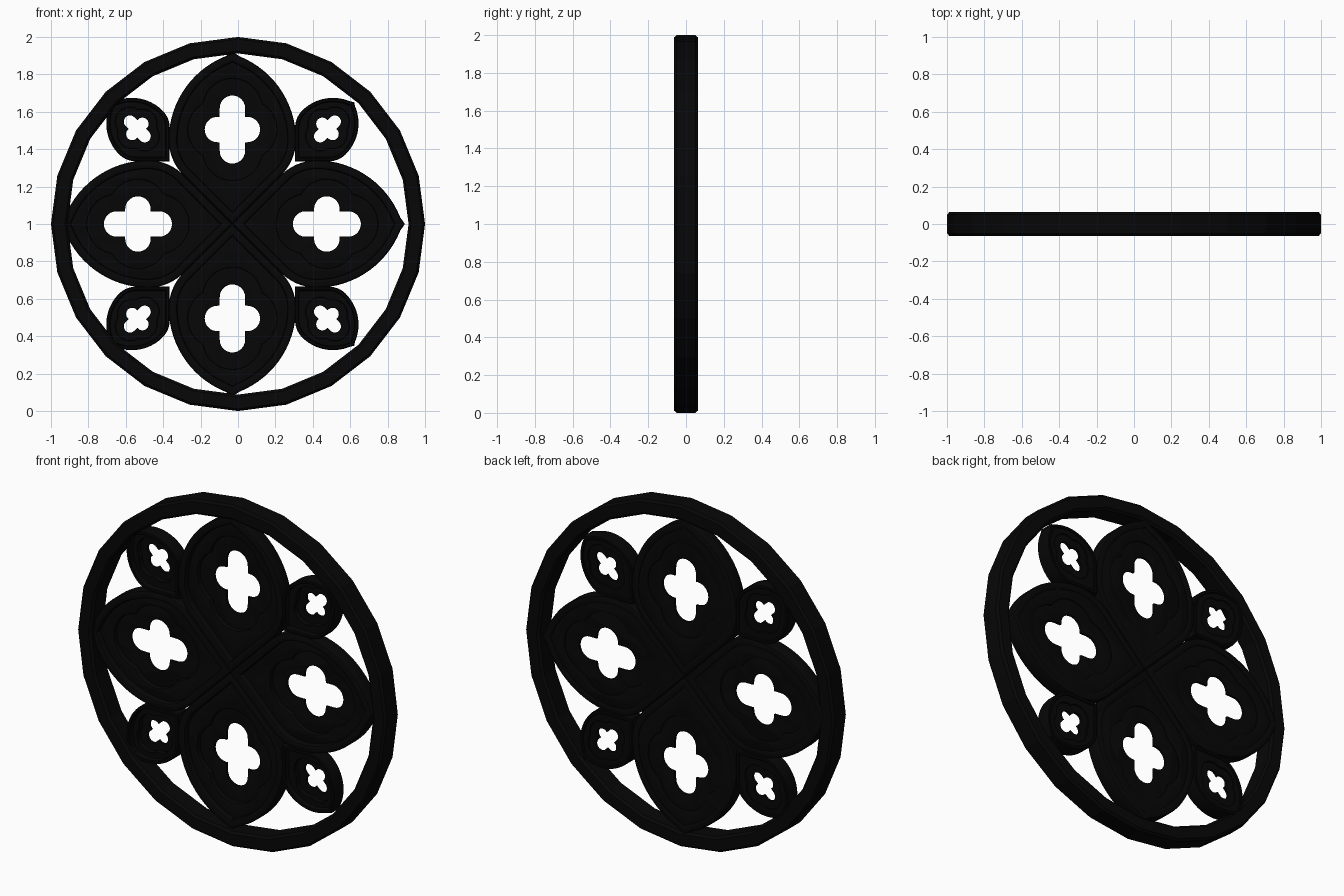
import bpy, bmesh
from math import sin, cos, pi, tau, sqrt, radians, atan2
from mathutils import Matrix, Vector

if "Cube" in bpy.data.objects:
    bpy.data.objects.remove(bpy.data.objects["Cube"])

CX, CZ = -0.03, 1.0          # tracery centre
stone = bpy.data.materials.new("dark_stone")
stone.diffuse_color = (0.002, 0.002, 0.002, 1)
stone.use_nodes = True
stone.node_tree.nodes["Principled BSDF"].inputs["Base Color"].default_value = stone.diffuse_color


def arc(cx, cy, r, a0, a1, n):
    return [Vector((cx + r * cos(a0 + (a1 - a0) * i / n),
                    cy + r * sin(a0 + (a1 - a0) * i / n))) for i in range(n + 1)]


def petal_outline():
    # right-angled base, two arcs up each side, pointed tip
    low, high = 0.267, 0.481
    lower = arc(0.45, 0.34 - low, low, atan2(low - 0.09, -0.2), pi / 2, 8)
    upper = arc(0.45, 0.34 - high, high, pi / 2, atan2(high - 0.34, 0.46), 16)
    side = lower + upper[1:-1]
    mirrored = [Vector((p.x, -p.y)) for p in side]
    return [Vector((0, 0))] + mirrored + [Vector((0.922, 0))] + side[::-1]


def inset(pts, d):
    # mitred offset toward the inside of a counter-clockwise outline
    out = []
    for i, p in enumerate(pts):
        a = (p - pts[i - 1]).normalized()
        b = (pts[(i + 1) % len(pts)] - p).normalized()
        na, nb = Vector((-a.y, a.x)), Vector((-b.y, b.x))
        m = (na + nb).normalized()
        out.append(p + m * d / max(m.dot(na), 0.3))
    return out


def quatrefoil(grow, n=80):
    # union of four round-ended arms, longer along the petal axis
    pts = []
    r = 0.068 + grow
    for i in range(n):
        t = tau * i / n
        best = 0
        for k in range(4):
            c = 0.114 if k % 2 == 0 else 0.08
            phi = abs((t - k * pi / 2 + pi) % tau - pi)
            if phi > pi / 2 - 0.01:
                continue
            if r * cos(phi) <= c * sin(phi):
                d = r / sin(phi)
            else:
                d = c * cos(phi) + sqrt(max(r * r - (c * sin(phi)) ** 2, 0))
            best = max(best, d)
        pts.append(Vector((0.505 + best * cos(t), best * sin(t))))
    return pts


def plate(outer, hole, y0, y1, bevel):
    # filled 2D curve with a hole, extruded from depth y0 to y1
    cu = bpy.data.curves.new("plate", 'CURVE')
    cu.dimensions, cu.fill_mode = '2D', 'BOTH'
    cu.extrude, cu.bevel_depth = (y1 - y0) / 2 - bevel, bevel
    cu.bevel_resolution, cu.offset = 1, -bevel
    for pts in (outer, hole):
        s = cu.splines.new('POLY')
        s.points.add(len(pts) - 1)
        for q, p in zip(s.points, pts):
            q.co = (p.x, p.y, 0, 1)
        s.use_cyclic_u = True
    ob = bpy.data.objects.new("plate", cu)
    bpy.context.collection.objects.link(ob)
    dg = bpy.context.evaluated_depsgraph_get()
    me = bpy.data.meshes.new_from_object(ob.evaluated_get(dg))
    bpy.data.objects.remove(ob)
    me.transform(Matrix.Translation((0, 0, -(y0 + y1) / 2)))
    return me


# one petal: moulded rim, recessed foil panel, thin pierced sheet toward the back
outline = petal_outline()
bm = bmesh.new()
for layer in (plate(outline, inset(outline, 0.045), -0.03, 0.062, 0.012),
              plate(inset(outline, 0.015), quatrefoil(0.09), 0.005, 0.056, 0.006),
              plate(inset(outline, 0.02), quatrefoil(0), 0.034, 0.05, 0.003)):
    bm.from_mesh(layer)
bmesh.ops.remove_doubles(bm, verts=bm.verts, dist=1e-5)
petal_mesh = bpy.data.meshes.new("petal")
bm.to_mesh(petal_mesh)
bm.free()


def place(name, angle, scale, start):
    me = petal_mesh.copy()
    me.materials.clear()
    me.materials.append(stone)
    me.transform(Matrix.Translation((CX, 0, CZ)) @ Matrix.Rotation(pi / 2, 4, 'X')
                 @ Matrix.Rotation(angle, 4, 'Z') @ Matrix.Translation((start, 0, 0))
                 @ Matrix.Diagonal((scale, scale, 1, 1)))
    ob = bpy.data.objects.new(name, me)
    bpy.context.collection.objects.link(ob)
    bpy.ops.object.select_all(action='DESELECT')
    ob.select_set(True)
    bpy.context.view_layer.objects.active = ob
    bpy.ops.object.shade_smooth_by_angle(angle=radians(30))


for k in range(4):
    place(f"large_petal_{k + 1}", k * pi / 2, 1.0, 0.0)
    place(f"small_leaf_{k + 1}", k * pi / 2 + pi / 4, 0.485, 0.474)

# outer ring: chamfered section swept round 24 sides
section = [(0.912, -0.05), (0.925, -0.063), (0.988, -0.063), (1.0, -0.05),
           (1.0, 0.05), (0.988, 0.063), (0.925, 0.063), (0.912, 0.05)]
N, M = 24, len(section)
bm = bmesh.new()
rows = [[bm.verts.new((r * sin(tau * i / N), y, CZ + r * cos(tau * i / N)))
         for r, y in section] for i in range(N)]
for i in range(N):
    a, b = rows[i], rows[(i + 1) % N]
    for j in range(M):
        bm.faces.new((a[j], a[(j + 1) % M], b[(j + 1) % M], b[j]))
bmesh.ops.recalc_face_normals(bm, faces=bm.faces)
me = bpy.data.meshes.new("outer_ring")
bm.to_mesh(me)
bm.free()
me.materials.append(stone)
bpy.context.collection.objects.link(bpy.data.objects.new("outer_ring", me))
